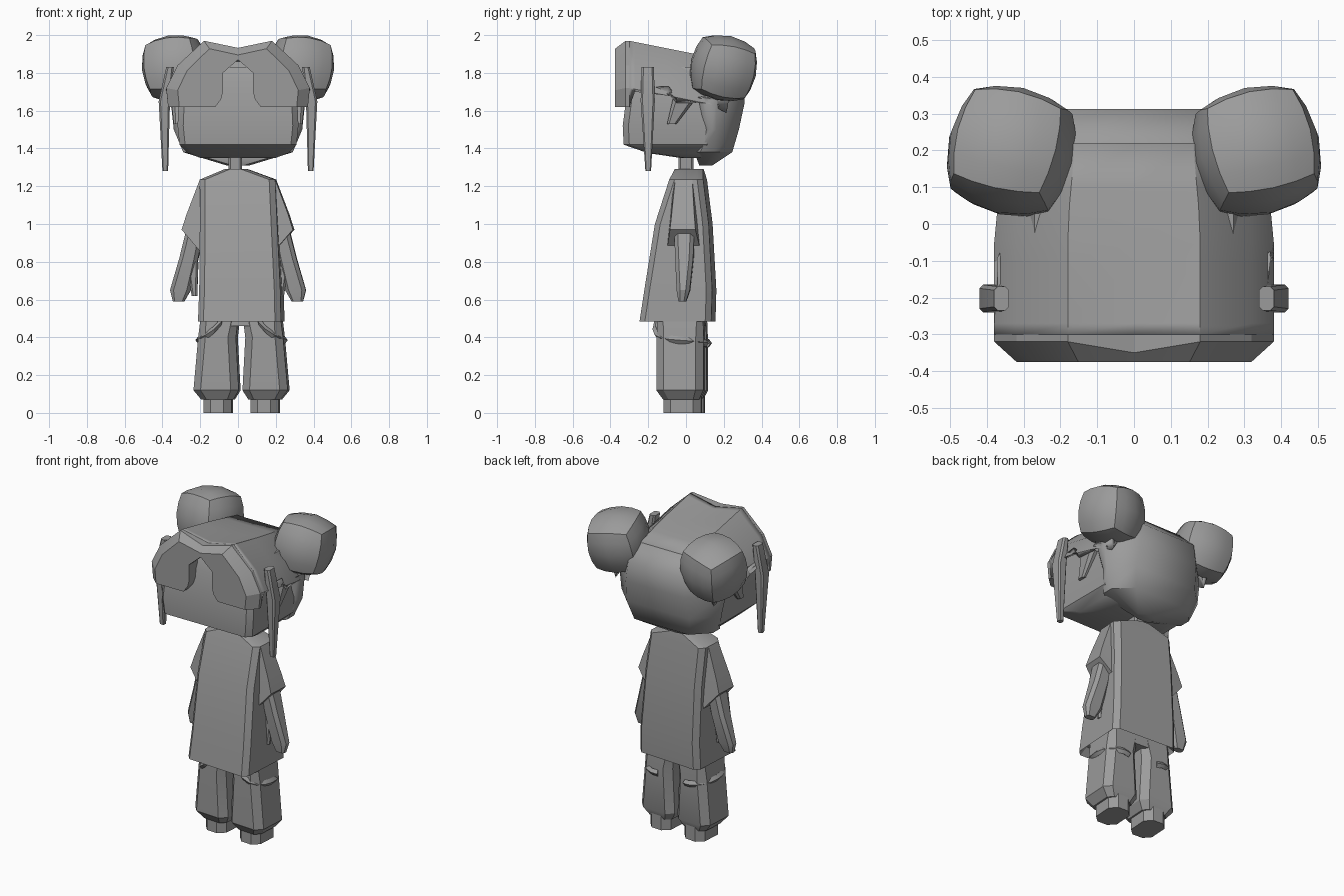
import bpy, bmesh
from math import cos, sin, pi, radians
from mathutils import Matrix, Vector

if "Cube" in bpy.data.objects:
    bpy.data.objects.remove(bpy.data.objects["Cube"])

shade = (.33, .33, .33, 1)
grey = bpy.data.materials.new("plain grey")
grey.use_nodes = True
grey.diffuse_color = shade
grey.node_tree.nodes["Principled BSDF"].inputs["Base Color"].default_value = shade

# The body is turned slightly, and its lower half stands a little to one side
HEAD = Matrix.Identity(4)
ARMS = Matrix.Rotation(-.06, 4, 'Z')
BODY = Matrix.Translation((.02, 0, 0)) @ ARMS


def finish(bm, name, place=HEAD, mirror=False, angle=28):
    """Turn a bmesh into a shaded object, optionally mirrored in x."""
    if mirror:
        bm.transform(Matrix.Scale(-1, 4, (1, 0, 0)))
    bm.transform(place)
    bmesh.ops.recalc_face_normals(bm, faces=bm.faces)
    mesh = bpy.data.meshes.new(name)
    bm.to_mesh(mesh)
    bm.free()
    mesh.materials.append(grey)
    part = bpy.data.objects.new(name, mesh)
    bpy.context.scene.collection.objects.link(part)
    bpy.ops.object.select_all(action='DESELECT')
    part.select_set(True)
    bpy.context.view_layer.objects.active = part
    bpy.ops.object.shade_smooth_by_angle(angle=radians(angle))
    return part


def loft(name, sections, solid=True, **options):
    """Skin a row of sections; solid ones are closed loops with end caps."""
    bm = bmesh.new()
    rows = [[bm.verts.new(point) for point in section] for section in sections]
    count = len(rows[0])
    for low, high in zip(rows, rows[1:]):
        for i in range(count if solid else count - 1):
            j = (i + 1) % count
            bm.faces.new((low[i], low[j], high[j], high[i]))
    if solid:
        bm.faces.new(rows[0])
        bm.faces.new(rows[-1])
    return finish(bm, name, **options)


def slab(z, wide, front, back, x=0, cut=.03, rear=None):
    """Level rectangle of half-width wide, with cut front and rear corners."""
    rear = rear or cut
    right = [(wide - cut, front), (wide, front + cut), (wide, back - rear), (wide - rear, back)]
    left = [(-across, along) for across, along in reversed(right)]
    return [(x + across, along, z) for across, along in right + left]


def both_sides(half):
    """Complete a half profile that starts on the centre line."""
    return [(-x, z) for x, z in reversed(half[1:])] + half


def arch(y, edge):
    """Section through the hair, sinking to the rear and dipped at the front parting."""
    top = 1.91 - y / 5
    taper = 1 - max(0, y) / 2
    half = [(0, top + min(0, y / 8)), (.18, top), (.32, top - .13), (.38, top - .25), (.37, edge)]
    return [(x * taper, z) for x, z in both_sides(half)]


def at_depth(profile, y, bulge=0):
    """Stand a profile at depth y, pushed forward by bulge towards the centre."""
    return [(x, y - bulge * max(0, 1 - abs(x) / .18), z) for x, z in profile]


# Shirt with a recessed underside
loft("shirt", [
    slab(z=.53, wide=.2, front=-.2, back=.11),
    slab(z=.485, wide=.22, front=-.235, back=.145),
    slab(z=.65, wide=.215, front=-.21, back=.15),
    slab(z=1, wide=.205, front=-.155, back=.13, x=-.01),
    slab(z=1.235, wide=.2, front=-.08, back=.1, x=-.02),
    slab(z=1.29, wide=.06, front=-.06, back=.09, x=-.03)], place=BODY)

# Neck and the waist of the trousers
loft("neck", [slab(z, wide=.035, front=-.04, back=.04, x=-.015, cut=.01) for z in (1.25, 1.4)])
loft("trouser_waist", [slab(z, wide=.2, front=-.14, back=.1) for z in (.46, .6)], place=BODY)

for side, mirror in (("left", False), ("right", True)):
    on_arms = dict(place=ARMS, mirror=mirror)
    on_body = dict(place=BODY, mirror=mirror)

    # Sleeve with a slanted opening
    sleeve = []
    for inner, outer, depth in (((.14, 1.25), (.2, 1.235), .06),
                                ((.16, 1), (.27, 1.05), .08),
                                ((.2, .86), (.295, .97), .09)):
        narrow = depth * .75
        sleeve.append([(inner[0], -depth, inner[1]), (outer[0], -narrow, outer[1]),
                       (outer[0], narrow, outer[1]), (inner[0], depth, inner[1])])
    loft(side + "_sleeve", sleeve, **on_arms)

    # Arm ending in a mitten hand with a thumb
    loft(side + "_arm", [
        slab(z=1, wide=.045, front=-.05, back=.06, x=.22, cut=.02),
        slab(z=.82, wide=.05, front=-.04, back=.055, x=.26, cut=.02),
        slab(z=.65, wide=.055, front=-.03, back=.04, x=.305, cut=.02),
        slab(z=.59, wide=.03, front=-.02, back=.02, x=.315, cut=.01)], **on_arms)
    loft(side + "_thumb", [
        slab(z=.8, wide=.03, front=-.03, back=.02, x=.24, cut=.01),
        slab(z=.62, wide=.015, front=-.03, back=0, x=.23, cut=.01)], **on_arms)

    # Trouser leg with a drawn-in cuff, and the foot
    loft(side + "_trouser_leg", [
        slab(z=.07, wide=.085, front=-.11, back=.08, x=.125),
        slab(z=.12, wide=.12, front=-.145, back=.105, x=.13, cut=.04),
        slab(z=.4, wide=.1, front=-.145, back=.105, x=.125, cut=.04),
        slab(z=.52, wide=.1, front=-.14, back=.1, x=.11)], **on_body)
    loft(side + "_foot", [slab(z, wide=.075, front=-.11, back=.09, x=.125, cut=.04)
                          for z in (0, .1)], **on_body)

    # Raised fold sweeping round the outside of the hip
    fold = []
    steps = 10
    for i in range(steps + 1):
        turn = i / steps * 2 - 1
        outward = Vector((cos(turn * pi * .6), sin(turn * pi * .6), 0))
        centre = Vector((.13, -.02, .385 - turn * .02 + max(0, -turn) ** 3 * .08))
        centre += Vector((outward.x * .1, outward.y * .135, 0))
        lift = Vector((0, 0, .02))
        fold.append([centre + outward * .015, centre + lift, centre - outward * .03, centre - lift])
    loft(side + "_trouser_fold", fold, **on_body)

    # Hair bun: a tilted cube swollen towards a ball
    bm = bmesh.new()
    bmesh.ops.create_cube(bm, size=2)
    bmesh.ops.subdivide_edges(bm, edges=bm.edges[:], cuts=3, use_grid_fill=True)
    for vert in bm.verts:
        vert.co = vert.co.lerp(vert.co.normalized() * 1.36, .68)
    tilt = Matrix.Rotation(.25, 4, 'Z') @ Matrix.Rotation(-.2, 4, 'X') @ Matrix.Rotation(.15, 4, 'Y')
    bm.transform(Matrix.Translation((.333, .198, 1.825)) @ tilt @ Matrix.Scale(.141, 4))
    finish(bm, side + "_bun", mirror=mirror, angle=35)

    # Long lock hanging before the ear
    loft(side + "_lock", [
        slab(z=1.28, wide=.015, front=-.215, back=-.185, x=.385, cut=.005),
        slab(z=1.65, wide=.03, front=-.24, back=-.165, x=.39, cut=.01),
        slab(z=1.83, wide=.02, front=-.235, back=-.17, x=.36, cut=.01)], mirror=mirror)

    # Ear
    loft(side + "_ear", [
        slab(z=1.53, wide=.02, front=-.1, back=-.05, x=.32, cut=.01),
        slab(z=1.66, wide=.03, front=-.07, back=.05, x=.325, cut=.02)], mirror=mirror)

# Head with a wide, flat face
loft("head", [
    slab(z=1.35, wide=.2, front=-.03, back=.1),
    slab(z=1.375, wide=.265, front=-.2, back=.12),
    slab(z=1.42, wide=.31, front=-.33, back=.14),
    slab(z=1.52, wide=.32, front=-.335, back=.16),
    slab(z=1.75, wide=.31, front=-.305, back=.18),
    slab(z=1.83, wide=.27, front=-.27, back=.16)])

# Hair cap: arched sections whose lower edges make a zigzag
zigzag = {-.3: 1.62, -.27: 1.7, -.1: 1.7, -.05: 1.64, .05: 1.64, .1: 1.66, .22: 1.65}
cap = loft("hair_cap", [at_depth(arch(y, edge), y) for y, edge in zigzag.items()], solid=False)
shell = cap.modifiers.new("thickness", 'SOLIDIFY')
shell.thickness = .03
shell.offset = -1

# Fringe: two lobes with a bevelled front, parted by a notch
brow = 1.62
outer = arch(-.3, brow)
front = [(x * .84, z + (brow - z) * .12) for x, z in outer]
notch = both_sides([(0, 1.87), (.08, 1.8), (.08, 1.7), (.09, 1.66), (.12, brow)])
layers = [at_depth(outer, -.3), at_depth(outer, -.32, bulge=.03), at_depth(front, -.375),
          at_depth(notch, -.375), at_depth(notch, -.29)]
loft("fringe", list(zip(*layers)), angle=20)

# Back of the hair, drawn in to a low point at the nape
loft("back_hair", [
    slab(z=1.31, wide=.06, front=.07, back=.14),
    slab(z=1.38, wide=.29, front=.045, back=.245, rear=.1),
    slab(z=1.5, wide=.34, front=.1, back=.28, rear=.12),
    slab(z=1.64, wide=.355, front=.07, back=.31, rear=.15),
    slab(z=1.77, wide=.315, front=.08, back=.312, rear=.13),
    slab(z=1.86, wide=.2, front=.1, back=.225, rear=.05)], angle=48)
